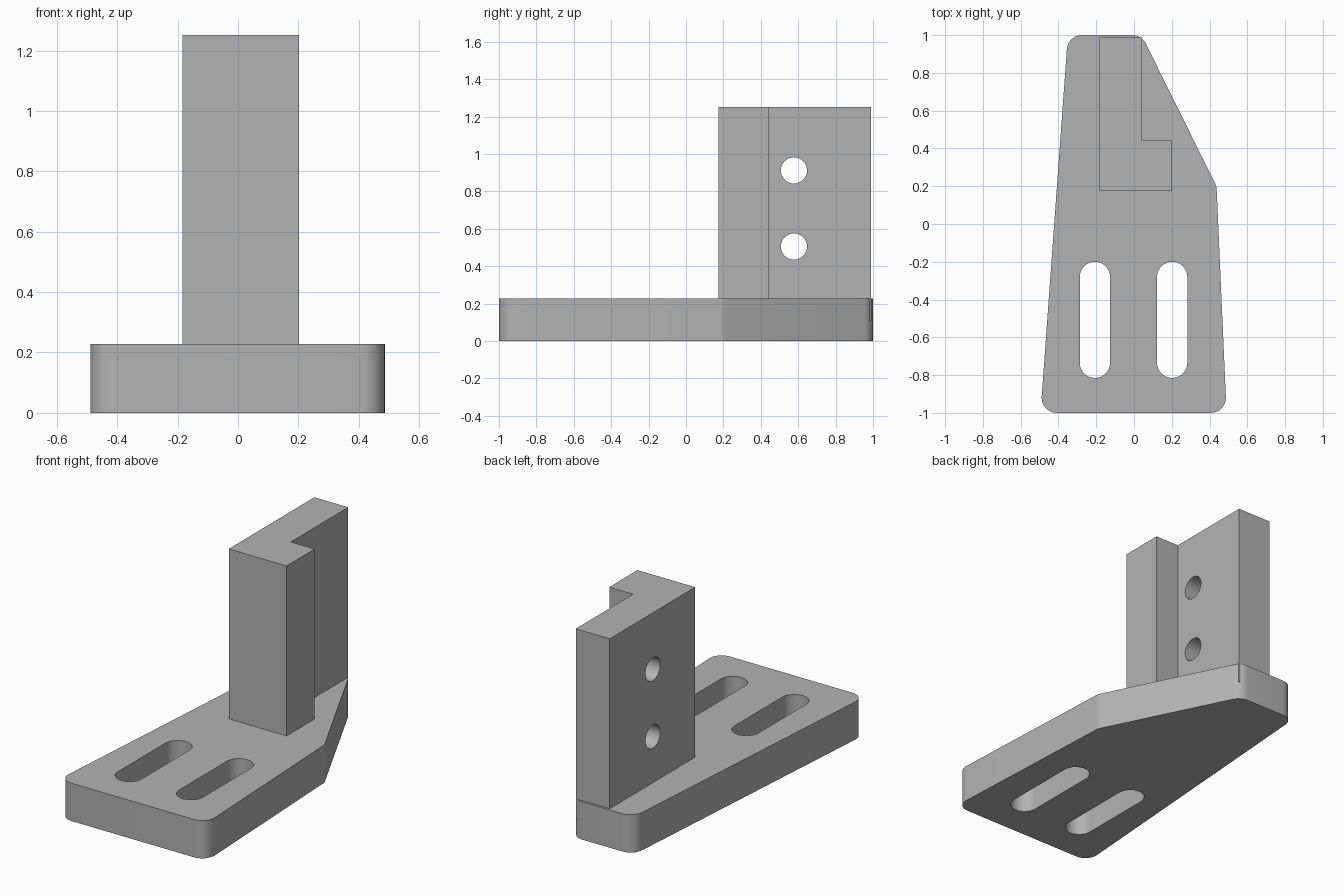
import bpy, bmesh, math
from mathutils import Vector, Matrix

cube = bpy.data.objects.get("Cube")
if cube:
    bpy.data.objects.remove(cube, do_unlink=True)

grey = bpy.data.materials.new("plain grey")
grey.use_nodes = True
colour = (0.45, 0.45, 0.45, 1)
grey.diffuse_color = colour
grey.node_tree.nodes["Principled BSDF"].inputs["Base Color"].default_value = colour


def rounded(corners, steps=8):
    """Counter-clockwise outline from (x, y, fillet radius) corners."""
    out = []
    for i, (x, y, r) in enumerate(corners):
        p = Vector((x, y))
        if r == 0:
            out.append(p)
            continue
        a = (Vector(corners[i - 1][:2]) - p).normalized()
        b = (Vector(corners[(i + 1) % len(corners)][:2]) - p).normalized()
        half = a.angle(b) / 2
        centre = p + (a + b).normalized() * r / math.sin(half)
        start = p + a * r / math.tan(half) - centre
        turn = math.pi - 2 * half
        for k in range(steps + 1):
            out.append(centre + Matrix.Rotation(turn * k / steps, 2) @ start)
    return out


def prism(name, outline, z0, z1):
    """Extrude a flat outline from z0 up to z1."""
    bm = bmesh.new()
    face = bm.faces.new([bm.verts.new((p[0], p[1], z0)) for p in outline])
    ext = bmesh.ops.extrude_face_region(bm, geom=[face])
    top = [v for v in ext["geom"] if isinstance(v, bmesh.types.BMVert)]
    bmesh.ops.translate(bm, verts=top, vec=(0, 0, z1 - z0))
    bmesh.ops.recalc_face_normals(bm, faces=bm.faces[:])
    mesh = bpy.data.meshes.new(name)
    bm.to_mesh(mesh)
    bm.free()
    mesh.materials.append(grey)
    obj = bpy.data.objects.new(name, mesh)
    bpy.context.collection.objects.link(obj)
    return obj


def cut(target, cutters):
    """Subtract the cutters, then remove them."""
    bpy.ops.object.select_all(action="DESELECT")
    target.select_set(True)
    bpy.context.view_layer.objects.active = target
    for cutter in cutters:
        cutter.hide_render = True
        mod = target.modifiers.new("cut", "BOOLEAN")
        mod.operation = "DIFFERENCE"
        mod.solver = "EXACT"
        mod.object = cutter
        bpy.ops.object.modifier_apply(modifier=mod.name)
        bpy.data.objects.remove(cutter, do_unlink=True)
    bpy.ops.object.shade_smooth_by_angle(angle=math.radians(25))


# Tapered base plate with two long slots
base_top = 0.228
base = prism("base_plate", rounded([
    (-0.495, -1, 0.08), (0.49, -1, 0.08), (0.437, 0.2, 0.08),
    (0.04, 1, 0.08), (-0.35, 1, 0.08)]), 0, base_top)
slots = []
for x in (-0.207, 0.202):
    ends = [(c, 1 if c > -0.5 else -1) for c in (-0.735, -0.28)]
    outline = [(x + 0.08 * math.cos(t) * s, c + 0.08 * math.sin(t) * s)
               for c, s in ends for t in [math.pi * k / 16 for k in range(17)]]
    slots.append(prism("slot_cutter", outline, -0.1, 0.4))
cut(base, slots)

# L-shaped upright, set slightly into the plate, with two cross holes
upright = prism("upright_bracket", [
    (-0.183, 0.174), (0.202, 0.174), (0.202, 0.442),
    (0.043, 0.442), (0.043, 0.988), (-0.183, 0.988)], 0.11, 1.252)
holes = []
for z in (0.505, 0.912):
    circle = [(0.07 * math.cos(t), 0.07 * math.sin(t))
              for t in [math.tau * k / 32 for k in range(32)]]
    hole = prism("hole_cutter", circle, -0.5, 0.5)
    hole.rotation_euler.y = math.pi / 2
    hole.location = (0, 0.577, z)
    holes.append(hole)
bpy.context.view_layer.update()
cut(upright, holes)
